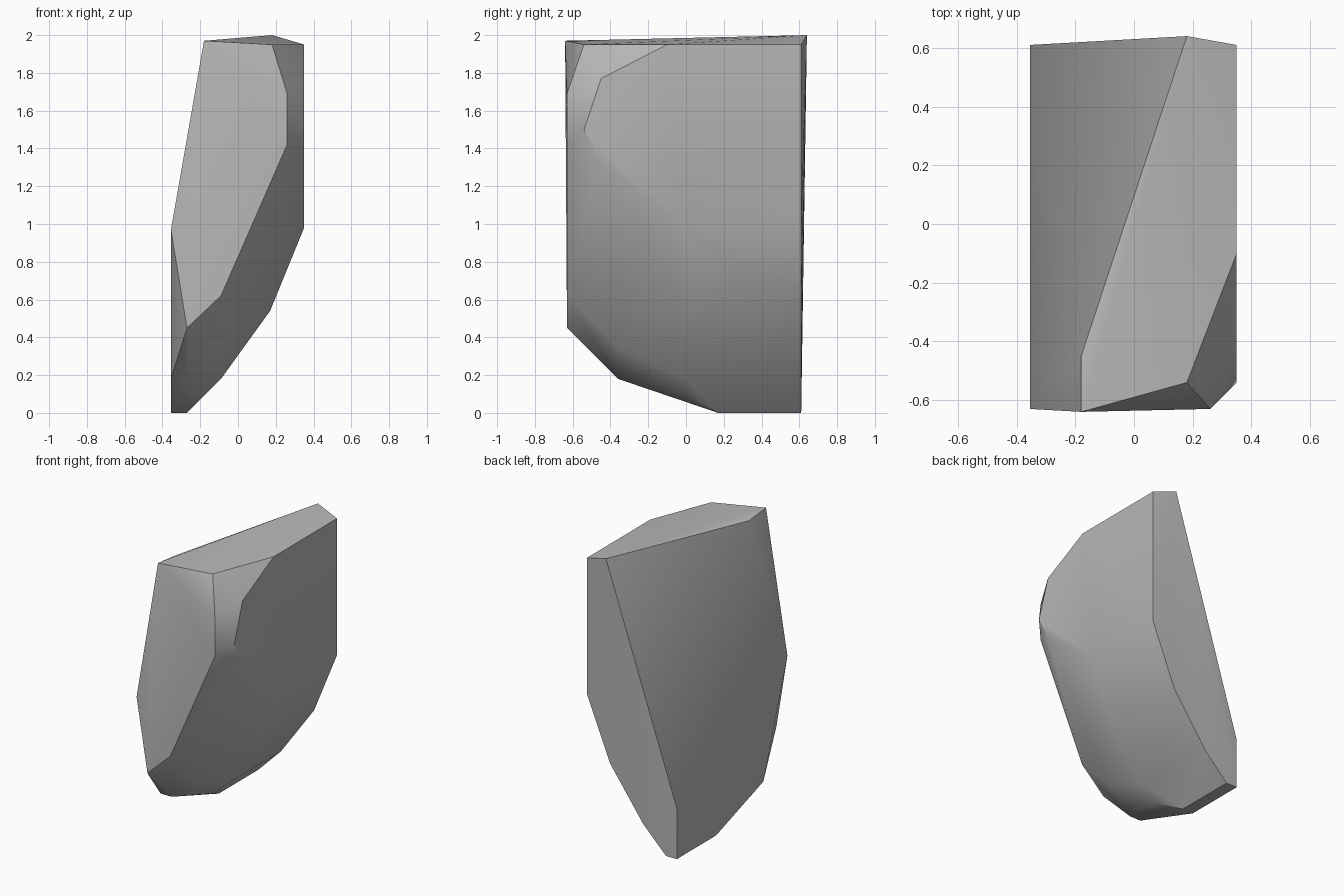
import bpy
import bmesh
import math

default_cube = bpy.data.objects.get("Cube")
if default_cube:
    bpy.data.objects.remove(default_cube, do_unlink=True)

LEFT, RIGHT = -0.355, 0.35      # flat sides
FRONT, BACK = -0.63, 0.61       # flat ends
MIDDLE = 0.0


def make_material(name, value):
    material = bpy.data.materials.new(name)
    material.use_nodes = True
    colour = (value, value, value, 1)
    material.diffuse_color = colour
    material.node_tree.nodes["Principled BSDF"].inputs["Base Color"].default_value = colour
    return material


def section(y, outline):
    """Place an outline of (x, z) pairs at a given depth."""
    return [(x, y, z) for x, z in outline]


def build_hull(name, points, material):
    """Wrap the corner points in a faceted solid with smooth shallow edges."""
    bm = bmesh.new()
    for point in points:
        bm.verts.new(point)
    result = bmesh.ops.convex_hull(bm, input=bm.verts)
    unused = set(result["geom_interior"]) | set(result["geom_unused"])
    loose = [item for item in unused if isinstance(item, bmesh.types.BMVert)]
    bmesh.ops.delete(bm, geom=loose, context="VERTS")
    bmesh.ops.dissolve_limit(bm, angle_limit=math.radians(1), verts=bm.verts, edges=bm.edges)
    bmesh.ops.recalc_face_normals(bm, faces=bm.faces)
    mesh = bpy.data.meshes.new(name)
    bm.to_mesh(mesh)
    bm.free()
    mesh.materials.append(material)
    obj = bpy.data.objects.new(name, mesh)
    bpy.context.collection.objects.link(obj)
    bpy.ops.object.select_all(action="DESELECT")
    obj.select_set(True)
    bpy.context.view_layer.objects.active = obj
    bpy.ops.object.shade_smooth_by_angle(angle=math.radians(30))
    return obj


# curved underside, running from the back to the middle
underside = [(RIGHT, 0.98), (0.17, 0.54), (-0.09, 0.18)]
corners = section(BACK, underside) + section(MIDDLE, underside)

# foot and back left edge
foot = [(-0.27, 0), (LEFT, 0)]
corners += section(BACK, foot) + section(0.17, foot)
corners += section(BACK, [(LEFT, 0.36)])
corners += section(MIDDLE, [(-0.18, 0.09)])

# front face
corners += section(FRONT, [(0.26, 1.69), (0.26, 1.42), (-0.09, 0.62),
                           (-0.27, 0.45), (LEFT, 0.97)])

# chamfer between the front face and the underside
corners += section(-0.36, [(-0.27, 0.18), (LEFT, 0.18), (-0.09, 0.35)])

# rim of the flat right side
corners += [(RIGHT, y, z) for y, z in
            [(BACK, 1.95), (-0.1, 1.95), (-0.45, 1.77), (-0.54, 1.5), (-0.45, 1.33)]]

# sloping top
corners += [(-0.18, -0.64, 1.97), (0.18, 0.64, 2.0),
            (0.18, -0.54, 1.95), (-0.18, -0.45, 1.95)]

build_hull("stone_shard", corners, make_material("plain grey", 0.48))
